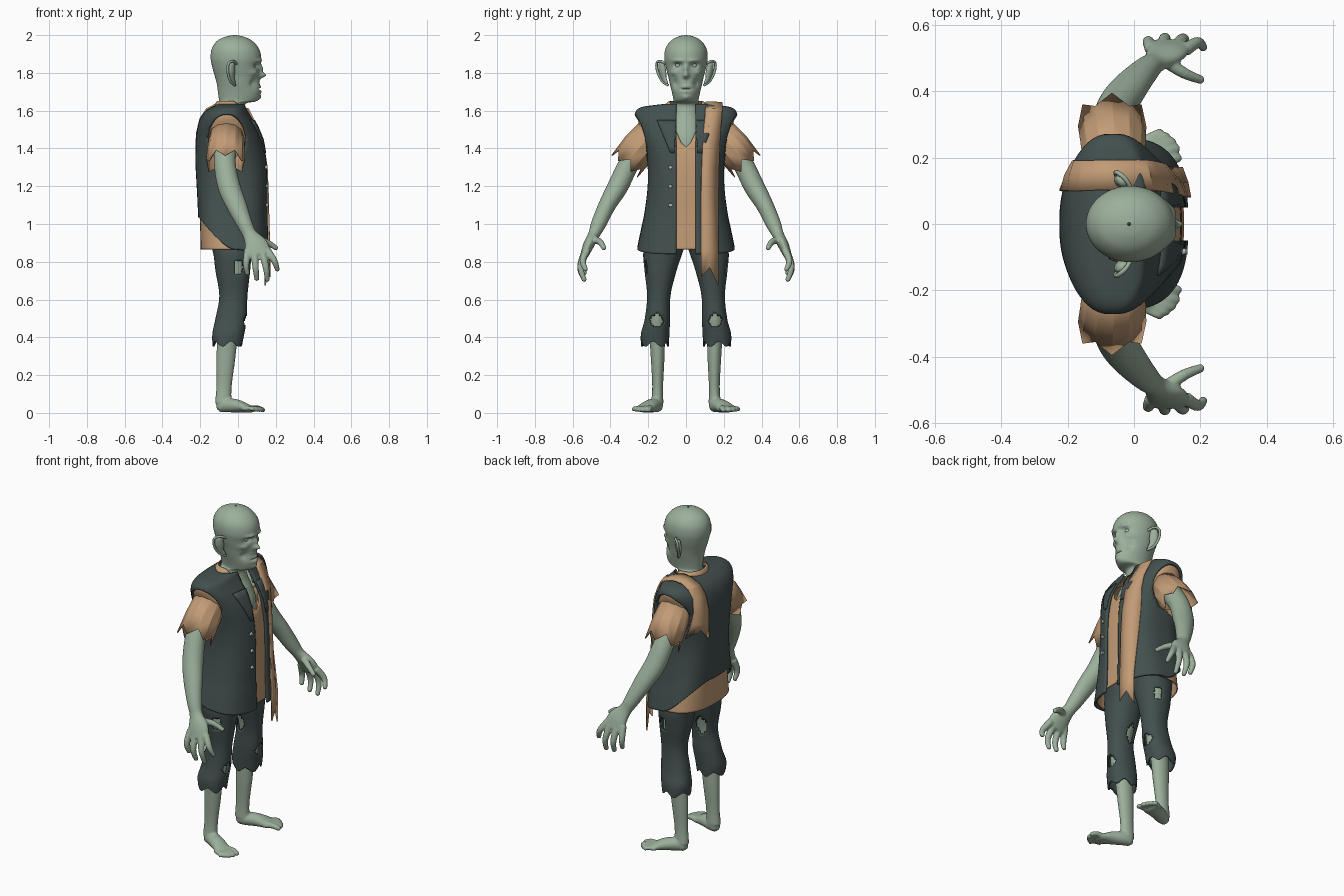
import bpy, bmesh, math
from mathutils import Vector, Matrix

if "Cube" in bpy.data.objects:
    bpy.data.objects.remove(bpy.data.objects["Cube"])

def material(name, rgb):
    m = bpy.data.materials.new(name)
    m.diffuse_color = (*rgb, 1)
    m.use_nodes = True
    m.node_tree.nodes["Principled BSDF"].inputs["Base Color"].default_value = m.diffuse_color
    return m

SKIN = material("skin", (0.33, 0.43, 0.33))
DARK = material("dark_cloth", (0.055, 0.08, 0.077))
TAN = material("tan_cloth", (0.54, 0.33, 0.18))
PALE = material("pale", (0.45, 0.5, 0.47))

def smooth_path(pts, sub):
    """Catmull-Rom resampling of tuples of any length."""
    out = []
    for i in range(len(pts) - 1):
        a, b, c, d = pts[max(i - 1, 0)], pts[i], pts[i + 1], pts[min(i + 2, len(pts) - 1)]
        for k in range(sub):
            t = k / sub
            out.append(tuple(0.5 * (2 * q + (r - p) * t + (2 * p - 5 * q + 4 * r - s) * t * t
                             + (3 * q - p - 3 * r + s) * t ** 3) for p, q, r, s in zip(a, b, c, d)))
    return out + [tuple(pts[-1])]

def skin_rows(bm, rows, closed):
    for r0, r1 in zip(rows, rows[1:]):
        n = len(r0)
        for j in range(n if closed else n - 1):
            k = (j + 1) % n
            bm.faces.new((r0[j], r0[k], r1[k], r1[j]))

def tube(bm, pts, ref=(1, 0, 0), n=16, sub=4):
    """Capped tube through (x, y, z, radius along ref, radius across)."""
    pts = smooth_path(pts, sub)
    pos, rows = [Vector(p[:3]) for p in pts], []
    for i, p in enumerate(pts):
        t = (pos[min(i + 1, len(pos) - 1)] - pos[max(i - 1, 0)]).normalized()
        u = (Vector(ref) - t * t.dot(Vector(ref))).normalized()
        v = t.cross(u)
        ang = [2 * math.pi * j / n for j in range(n)]
        rows.append([bm.verts.new(pos[i] + u * p[3] * math.cos(a) + v * p[4] * math.sin(a)) for a in ang])
    skin_rows(bm, rows, True)
    for row, a, b, p in ((rows[0], 0, 1, pts[0]), (rows[-1], -1, -2, pts[-1])):
        tip = bm.verts.new(pos[a] + (pos[a] - pos[b]).normalized() * min(p[3], p[4]) * 0.7)
        for j in range(n):
            bm.faces.new((row[j], row[(j + 1) % n], tip))

def stack(rings, n, sub, p=2.0, gap=None, warp=None):
    """Surface of horizontal superellipses (z, x0, x1, y0, y1); gap(z) opens the front."""
    bm, rows = bmesh.new(), []
    for z, x0, x1, y0, y1 in smooth_path(rings, sub):
        a, b, row = (x1 - x0) / 2, (y1 - y0) / 2, []
        g = math.asin(min(1, gap(z) / b) ** (p / 2)) if gap else 0
        for j in range(n + 1 if gap else n):
            th = g + (2 * math.pi - 2 * g) * j / n
            c, s = math.cos(th), math.sin(th)
            co = Vector(((x0 + x1) / 2 + math.copysign(abs(c) ** (2 / p), c) * a,
                         (y0 + y1) / 2 + math.copysign(abs(s) ** (2 / p), s) * b, z))
            row.append(bm.verts.new(warp(co) if warp else co))
        rows.append(row)
    skin_rows(bm, rows, gap is None)
    bmesh.ops.remove_doubles(bm, verts=bm.verts[:], dist=1e-5)
    return bm

def finish(name, bm, mat, voxel=0, thick=0, mirror=False, angle=40):
    bmesh.ops.recalc_face_normals(bm, faces=bm.faces[:])
    me = bpy.data.meshes.new(name)
    bm.to_mesh(me)
    bm.free()
    ob = bpy.data.objects.new(name, me)
    bpy.context.collection.objects.link(ob)
    me.materials.append(mat)
    bpy.ops.object.select_all(action='DESELECT')
    ob.select_set(True)
    bpy.context.view_layer.objects.active = ob
    bpy.ops.object.shade_smooth_by_angle(angle=math.radians(angle))
    if voxel:
        m = ob.modifiers.new("fuse", 'REMESH')
        m.mode, m.voxel_size, m.use_smooth_shade = 'VOXEL', voxel, True
        m = ob.modifiers.new("soften", 'SMOOTH')
        m.factor, m.iterations = 0.5, 4
    if thick:
        m = ob.modifiers.new("thickness", 'SOLIDIFY')
        m.thickness, m.offset = thick, 0
    if mirror:
        m = ob.modifiers.new("mirror", 'MIRROR')
        m.use_axis = (False, True, False)
        m.use_mirror_merge = False
    return ob

def sym(rings):
    return [(z, x0, x1, -h, h) for z, x0, x1, h in rings]

def clamp(v):
    return max(0.0, min(1.0, v))

# Head, neck and chest, with the face pushed in and out by soft bumps
FACE = [(0, 1.82, .012, .022, .018), (0, 1.787, .015, .015, .034), (.043, 1.84, .02, .014, -.022),
        (.04, 1.864, .028, .009, .012), (.068, 1.80, .018, .014, .012), (.055, 1.745, .016, .024, -.017),
        (0, 1.714, .028, .004, -.012), (0, 1.727, .02, .007, .006), (0, 1.70, .018, .007, .006),
        (0, 1.67, .02, .014, .008)]

def face(co):
    if co.x > 0 and co.z > 1.64:
        f = clamp(co.x / .05)
        co.x += f * sum(d * math.exp(-((abs(co.y) - y) / sy) ** 2 - ((co.z - z) / sz) ** 2)
                        for y, z, sy, sz, d in FACE)
    return co

head = stack(sym([(1.36, -.1, .1, .1), (1.45, -.1, .097, .1), (1.52, -.1, .072, .09), (1.58, -.1, .045, .076),
                  (1.635, -.1, .04, .07), (1.652, -.1, .1, .066), (1.69, -.105, .118, .073), (1.74, -.112, .115, .085),
                  (1.78, -.122, .113, .094), (1.83, -.136, .116, .107), (1.88, -.145, .123, .115),
                  (1.93, -.138, .11, .108), (1.97, -.11, .075, .08), (1.992, -.065, .03, .042),
                  (2.0, -.02, -.01, .005)]), 96, 8, warp=face)
finish("head_and_neck", head, SKIN, angle=80)

# Eyes
bm = bmesh.new()
bmesh.ops.create_uvsphere(bm, u_segments=16, v_segments=10, radius=.015, matrix=Matrix.Translation((.08, .042, 1.84)))
finish("eyes", bm, PALE, mirror=True, angle=80)

# Ears: curled rim over a thin shell
bm = bmesh.new()
tube(bm, [(x, y, z, .007, .007) for x, y, z in ((-.005, .1, 1.845), (-.025, .135, 1.862), (-.05, .155, 1.85),
     (-.054, .15, 1.805), (-.04, .125, 1.755), (-.015, .095, 1.735))], ref=(1, .3, .2), n=10)
tube(bm, [(-.02, .1, 1.742, .01, .006), (-.035, .117, 1.77, .02, .01), (-.038, .125, 1.81, .026, .016),
          (-.035, .13, 1.85, .02, .014)], ref=(.8, -.6, 0), n=12)
finish("ears", bm, SKIN, mirror=True, angle=80)

# Arms with hands
bm = bmesh.new()
tube(bm, [(-.06, .19, 1.48, .065, .06), (-.07, .295, 1.33, .058, .055), (-.048, .36, 1.2, .06, .055),
          (-.008, .417, 1.1, .054, .046), (.035, .463, 1.0, .042, .04), (.062, .487, .945, .038, .031),
          (.095, .515, .89, .062, .029), (.11, .538, .835, .066, .022)], n=20)
for finger in (((.052, .527, .86), (.043, .55, .79), (.05, .535, .735)),
               ((.088, .535, .85), (.093, .56, .77), (.1, .54, .705)),
               ((.128, .535, .85), (.148, .558, .77), (.155, .537, .7)),
               ((.155, .525, .86), (.192, .547, .805), (.21, .53, .755)),
               ((.09, .495, .92), (.15, .455, .905), (.205, .433, .87))):
    tube(bm, [(*p, r, r) for p, r in zip(finger, (.021, .0175, .013))], ref=(.6, .8, 0), n=10)
finish("arms_and_hands", bm, SKIN, voxel=.0055, mirror=True)

# Legs with feet and toes
bm = bmesh.new()
tube(bm, [(-.03, .13, .86, .075, .075), (-.03, .135, .75, .074, .066), (-.027, .145, .62, .06, .048),
          (-.036, .152, .5, .064, .05), (-.055, .152, .4, .055, .042), (-.065, .15, .28, .05, .036),
          (-.074, .15, .14, .041, .029), (-.078, .152, .05, .044, .033)], n=20)
tube(bm, [(-.1, .15, .03, .027, .027), (-.06, .16, .04, .037, .037), (0, .19, .036, .043, .034),
          (.055, .218, .022, .05, .021), (.075, .226, .018, .046, .015)], ref=(0, 1, 0), n=20)
for i in range(5):
    x, y, r = (.146, .141, .128, .108, .084)[i], (.2, .228, .25, .267, .28)[i], .018 - .0015 * i
    tube(bm, [(.05 - .006 * i, .19 + .016 * i, .022, r, r), ((x + .06) / 2, y - .006, .024, r, r * .9),
              (x - .008, y, .013, r * .8, .012)], ref=(0, 1, 0), n=10)
finish("legs_and_feet", bm, SKIN, voxel=.0065, mirror=True)

# Torn trousers
def ragged(co):
    if co.z < .45:
        a = math.atan2(co.y - .165, co.x + .05)
        co.z += (.45 - co.z) * .16 * math.sin(5 * a + 1) 
    return co

bm = stack([(1.0, -.17, .1, .0, .18), (.92, -.155, .09, .0, .2), (.85, -.128, .07, .022, .222),
            (.75, -.115, .06, .055, .215), (.62, -.095, .046, .086, .202), (.5, -.115, .042, .088, .214),
            (.42, -.132, .03, .092, .234), (.365, -.13, .02, .095, .235)], 56, 8, p=2.2, warp=ragged)
def torn(c):
    knee = c.x > 0 and ((c.y - .155) / .036) ** 2 + ((c.z - .488) / .034) ** 2 < 1
    thigh = c.y > .16 and ((c.x - .005) / .022) ** 2 + ((c.z - .77) / .04) ** 2 < 1
    inner = c.y < .12 and ((c.x + .045) / .03) ** 2 + ((c.z - .66) / .055) ** 2 < 1
    return knee or thigh or inner
bmesh.ops.delete(bm, geom=[f for f in bm.faces if torn(f.calc_center_median())], context='FACES')
finish("trousers", bm, DARK, thick=.008, mirror=True)

# Torso profile shared by shirt, vest and sash
P = 2.6
BODY = [(.865, -.205, .158, .252), (.95, -.207, .155, .235), (1.05, -.21, .152, .215), (1.2, -.215, .152, .197),
        (1.33, -.219, .145, .2), (1.45, -.216, .122, .228), (1.53, -.204, .087, .257), (1.58, -.18, .055, .266),
        (1.61, -.145, .038, .242), (1.622, -.12, .034, .18), (1.63, -.105, .032, .11)]

def surf(y, z, side=1):
    z = max(BODY[0][0], min(z, 1.629))
    lo, hi = next((a, b) for a, b in zip(BODY, BODY[1:]) if a[0] <= z <= b[0])
    t = (z - lo[0]) / (hi[0] - lo[0])
    x0, x1, h = (p + (q - p) * t for p, q in zip(lo[1:], hi[1:]))
    return (x0 + x1) / 2 + side * (x1 - x0) / 2 * max(0, 1 - abs(y / h) ** P) ** (1 / P)

# Shirt, open at the throat
shirt = [(z - .006 * (z > 1.5), x0 + .01, x1 - .01, h - .012) for z, x0, x1, h in BODY]
bm = stack(sym(shirt), 64, 5, P, gap=lambda z: 0 if z < 1.42 else min(.055, .02 + (z - 1.42) * .45))
finish("shirt", bm, TAN, thick=.005)

# Shirt collar
def droop(co):
    co.z -= .08 * clamp((co.x + .02) / .09)
    return co
bm = stack(sym([(1.61, -.125, .07, .125), (1.635, -.118, .062, .105), (1.65, -.108, .052, .085)]), 32, 2,
           2.2, gap=lambda z: .05, warp=droop)
finish("shirt_collar", bm, TAN, thick=.006)

# Vest with rising back hem and armholes
def hem(co):
    if co.z < 1.3:
        rise = .17 * clamp((-co.x - .02) / .18) ** 1.5 - .025 * clamp(co.x / .15)
        co.z += rise * (1.3 - co.z) / .435
    return co
bm = stack(sym(BODY), 112, 6, P, gap=lambda z: .05, warp=hem)
def hole(c):
    return math.hypot((c.x + .06) / .1, (c.z - 1.45) / .13) if abs(c.y) > .1 else 9
bmesh.ops.delete(bm, geom=[f for f in bm.faces if hole(f.calc_center_median()) < 1], context='FACES')
for v in bm.verts:
    e = hole(v.co)
    if v.is_boundary and .5 < e < 1.45:
        v.co.x, v.co.z = -.06 + (v.co.x + .06) / e, 1.45 + (v.co.z - 1.45) / e
finish("vest", bm, DARK, thick=.012)

# Lapels
bm, rows = bmesh.new(), []
for i in range(6):
    t = i / 6.2
    z = 1.55 - .215 * t
    ys = [(.05 + .015 * t) + (.105 * (1 - t)) * k / 4 for k in range(5)]
    rows.append([bm.verts.new((surf(y, z) + .012, y, z)) for y in ys])
skin_rows(bm, rows, False)
finish("lapels", bm, DARK, thick=.008, mirror=True)

# Buttons
bm = bmesh.new()
for z in (1.3, 1.2, 1.1):
    bmesh.ops.create_cone(bm, cap_ends=True, segments=12, radius1=.011, radius2=.009, depth=.012,
                          matrix=Matrix.Translation((surf(.08, z) + .009, -.083, z)) @ Matrix.Rotation(math.pi / 2, 4, 'Y'))
finish("buttons", bm, PALE)

# Sleeves, faceted with jagged ends
bm, rows = bmesh.new(), []
axis, up = Vector((-.01, .64, -.77)).normalized(), Vector((0, .77, .64))
for c, rx, ru, jag in (((-.06, .17, 1.49), .088, .085, 0), ((-.063, .25, 1.4), .096, .092, 0),
                       ((-.066, .305, 1.33), .1, .088, .032)):
    rows.append([bm.verts.new(Vector(c) + Vector((1, 0, 0)) * rx * math.cos(k * math.pi / 6)
                 + up * ru * math.sin(k * math.pi / 6) + axis * jag * (1 if k % 2 else -.5)) for k in range(12)])
skin_rows(bm, rows, True)
finish("sleeves", bm, TAN, thick=.006, mirror=True, angle=20)

# Sash over the left shoulder with notched ends
bm, rows = bmesh.new(), []
COLS = (-.045, 0, .045)
front = [((.72, .77, .675), .125)] + [((z,) * 3, yc) for z, yc in ((.86, .125), (1.0, .125), (1.15, .125),
         (1.3, .128), (1.42, .133), (1.5, .138), (1.56, .144), (1.6, .147))]
back = [((z,) * 3, .145) for z in (1.6, 1.56, 1.48, 1.4)] + [((1.3, 1.36, 1.31), .145)]
for zs, yc in front:
    rows.append([bm.verts.new((surf(yc + d, z) + .014, yc + d, z + .008 * (z > 1.58))) for d, z in zip(COLS, zs)])
for x, z in ((-.01, 1.634), (-.06, 1.645), (-.11, 1.638)):
    rows.append([bm.verts.new((x, .147 + d, z - .1 * max(0, d))) for d in COLS])
for zs, yc in back:
    rows.append([bm.verts.new((surf(yc + d, z, -1) - .014, yc + d, z + .008 * (z > 1.58))) for d, z in zip(COLS, zs)])
skin_rows(bm, rows, False)
finish("sash", bm, TAN, thick=.008, angle=25)
